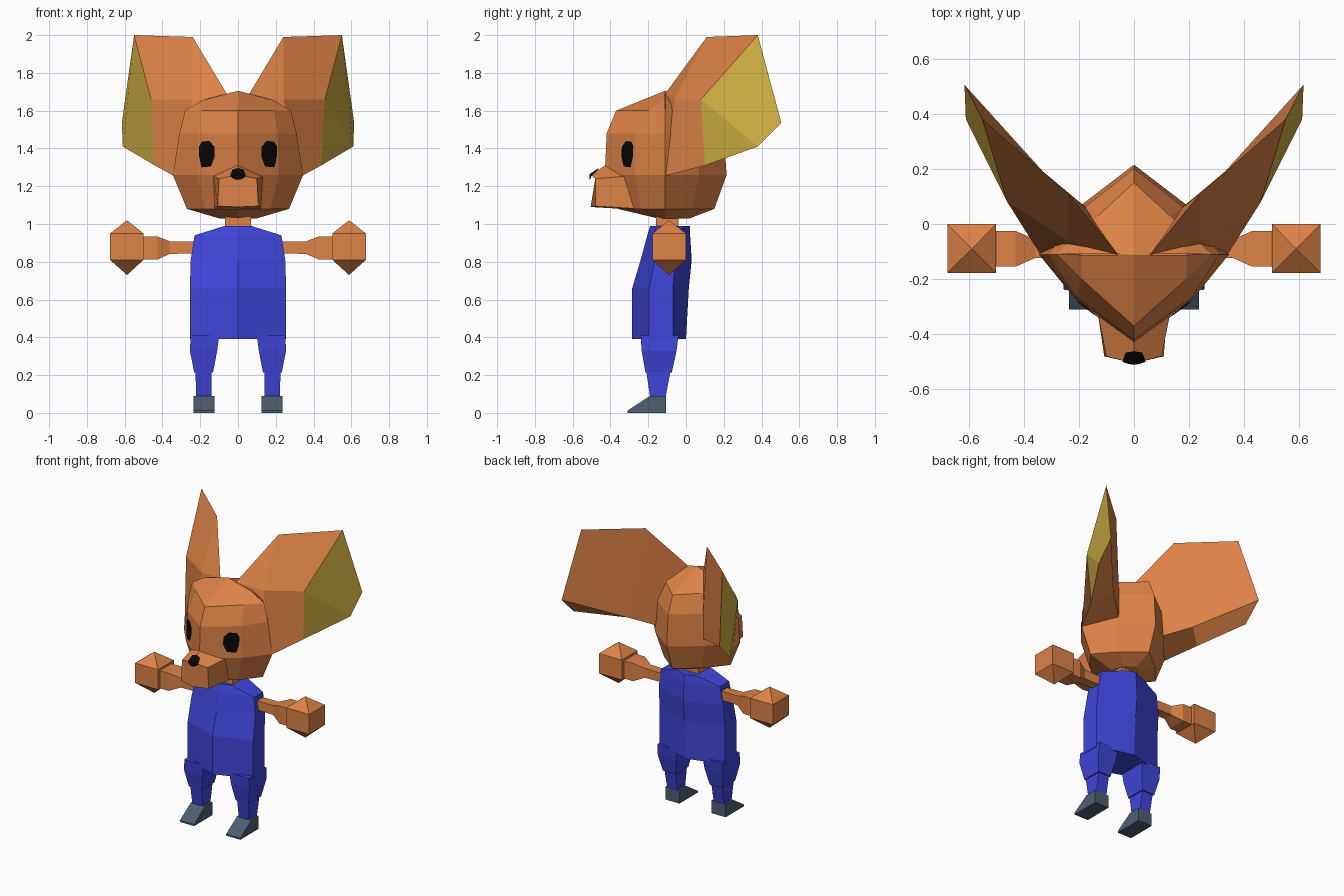
import bpy, bmesh
from mathutils import Vector
from mathutils.bvhtree import BVHTree


def material(name, r, g, b):
    m = bpy.data.materials.new(name)
    m.diffuse_color = (r, g, b, 1)
    return m


FUR = material("orange fur", 0.73, 0.225, 0.062)
BLUE = material("blue cloth", 0.05, 0.06, 0.70)
YELLOW = material("yellow inner ear", 0.65, 0.44, 0.056)
SLATE = material("slate shoe", 0.075, 0.112, 0.165)
BLACK = material("black", 0.002, 0.002, 0.002)


def build(name, verts, faces, mats, mirror=False, special=()):
    """Mesh object; faces listed in special use the second material."""
    me = bpy.data.meshes.new(name)
    me.from_pydata(verts, [], faces)
    for m in mats:
        me.materials.append(m)
    for i in special:
        me.polygons[i].material_index = 1
    bm = bmesh.new()
    bm.from_mesh(me)
    bmesh.ops.recalc_face_normals(bm, faces=bm.faces)
    bm.to_mesh(me)
    bm.free()
    ob = bpy.data.objects.new(name, me)
    bpy.context.collection.objects.link(ob)
    if mirror:
        ob.modifiers.new("Mirror", 'MIRROR').merge_threshold = 0.0005
    return ob


def loft(name, rings, mat, mirror=False):
    """Skin equal-length closed rings and cap both ends."""
    n = len(rings[0])
    verts = [p for r in rings for p in r]
    faces = [(k * n + i, k * n + (i + 1) % n, (k + 1) * n + (i + 1) % n, (k + 1) * n + i)
             for k in range(len(rings) - 1) for i in range(n)]
    faces += [tuple(range(n)), tuple(range(len(verts) - n, len(verts)))]
    return build(name, verts, faces, [mat], mirror)


def full(half):
    """Complete a half ring whose first and last points lie on x = 0."""
    return half + [(-x, y, z) for x, y, z in half[-2:0:-1]]


def rect(x0, x1, y0, y1, z):
    return [(x0, y0, z), (x1, y0, z), (x1, y1, z), (x0, y1, z)]


def rect_x(x, y, z, ry, rz):
    return [(x, y - ry, z - rz), (x, y + ry, z - rz), (x, y + ry, z + rz), (x, y - ry, z + rz)]


# Head: stacked eight-sided rings (z, front, cheek x, cheek y, side x, rear x, rear y, back)
head_rows = [
    (1.03, -0.15, 0.06, -0.13, 0.10, 0.06, -0.02, 0.02),
    (1.08, -0.36, 0.17, -0.24, 0.27, 0.15, 0.03, 0.15),
    (1.26, -0.43, 0.215, -0.27, 0.345, 0.19, 0.07, 0.215),
    (1.48, -0.42, 0.21, -0.265, 0.31, 0.18, 0.06, 0.20),
    (1.60, -0.37, 0.19, -0.20, 0.28, 0.13, 0.03, 0.15)]
head_rings = [full([(0, f, z), (cx, cy, z), (sx, -0.11, z), (rx, ry, z), (0, b, z)])
              for z, f, cx, cy, sx, rx, ry, b in head_rows]
# Crown closes onto a cross ridge
head_rings.append(full([(0, -0.112, 1.705), (0.19, -0.112, 1.655), (0.279, -0.11, 1.602),
                        (0.19, -0.108, 1.655), (0, -0.108, 1.705)]))
head = loft("head", head_rings, FUR)

# Muzzle
loft("muzzle", [
    full([(0, -0.505, 1.26), (0.10, -0.48, 1.24), (0.108, -0.48, 1.095), (0, -0.505, 1.09)]),
    full([(0, -0.42, 1.315), (0.13, -0.33, 1.252), (0.125, -0.25, 1.08), (0, -0.25, 1.075)])], FUR)

# Nose: thin plates folded over the muzzle tip
build("nose", [(0, -0.511, 1.264), (0.042, -0.50, 1.254), (0.03, -0.466, 1.288),
               (0, -0.462, 1.296), (0.022, -0.507, 1.238), (0, -0.511, 1.234)],
      [(0, 1, 2, 3), (0, 5, 4, 1)], [BLACK], True)

# Eyes: plates projected onto the face
bm = bmesh.new()
bm.from_mesh(head.data)
face_tree = BVHTree.FromBMesh(bm)
bm.free()
eye = []
for x, z in [(0.19, 1.435), (0.15, 1.44), (0.122, 1.41), (0.12, 1.36),
             (0.14, 1.305), (0.19, 1.30), (0.203, 1.36), (0.203, 1.41)]:
    hit, normal, _, _ = face_tree.ray_cast(Vector((x, -2, z)), Vector((0, 1, 0)))
    eye.append(hit + Vector((0.003, -0.006, 0)))
build("eyes", eye, [tuple(range(8))], [BLACK], True)

# Ears: scooped wedges with a coloured inner panel
ear = [(0.55, 0.38, 2.0), (0.24, 0.11, 1.99), (0.615, 0.505, 1.535), (0.61, 0.38, 1.41),
       (0.44, 0.10, 1.31), (0.46, 0.08, 1.66), (0.06, -0.11, 1.69), (0.34, -0.11, 1.255),
       (0.24, -0.06, 1.66), (0.33, 0.19, 1.37), (0.15, 0.04, 1.29)]
ear_faces = [(0, 5, 3, 2), (5, 4, 3),                            # inner panel
             (0, 1, 8, 5), (5, 8, 7, 4), (1, 6, 8), (6, 7, 8),   # front
             (0, 2, 9, 1), (1, 9, 10, 6),                        # back
             (2, 3, 4, 9), (9, 4, 7, 10), (6, 10, 7)]            # underside and root
build("ears", ear, ear_faces, [FUR, YELLOW], True, special=(0, 1))

# Neck
loft("neck", [rect(-0.07, 0.07, -0.16, -0.04, z) for z in (0.96, 1.06)], FUR)

# Torso rows: z, front y, side x, side front y, side back y, back y
torso_rows = [
    (0.39, -0.285, 0.255, -0.195, -0.07, 0.0),
    (0.66, -0.285, 0.255, -0.195, -0.07, 0.015),
    (0.81, -0.24, 0.25, -0.165, -0.055, 0.03),
    (0.94, -0.205, 0.23, -0.15, -0.05, 0.022),
    (0.99, -0.19, 0.07, -0.17, -0.01, 0.02)]
loft("torso", [full([(0, f, z), (w, a, z), (w, b, z), (0, k, z)])
               for z, f, w, a, b, k in torso_rows], BLUE)

# Legs
loft("upper_legs", [rect(0.10, 0.25, -0.24, -0.04, 0.41),
                    rect(0.11, 0.255, -0.235, -0.05, 0.33),
                    rect(0.132, 0.232, -0.215, -0.075, 0.215)], BLUE, True)
loft("lower_legs", [rect(0.14, 0.225, -0.212, -0.08, 0.23),
                    rect(0.14, 0.222, -0.19, -0.108, 0.085)], BLUE, True)

# Shoes: wedges sloping to the toe
loft("shoes", [[(x, -0.31, 0), (x, -0.105, 0), (x, -0.105, 0.09), (x, -0.19, 0.09), (x, -0.31, 0.012)]
               for x in (0.125, 0.235)], SLATE, True)

# Arms with flared wrists
loft("arms", [rect_x(0.20, -0.09, 0.875, 0.032, 0.031),
              rect_x(0.36, -0.09, 0.875, 0.034, 0.033),
              rect_x(0.43, -0.09, 0.873, 0.065, 0.062),
              rect_x(0.51, -0.09, 0.873, 0.065, 0.062)], FUR, True)

# Hands: boxes with pyramid ends above and below
hand = rect(0.5, 0.677, -0.177, 0, 0.81) + rect(0.5, 0.677, -0.177, 0, 0.95)
hand += [(0.588, -0.09, 0.73), (0.588, -0.09, 1.02)]
hand_faces = []
for i in range(4):
    j = (i + 1) % 4
    hand_faces += [(i, j, j + 4, i + 4), (i, j, 8), (i + 4, j + 4, 9)]
build("hands", hand, hand_faces, [FUR], True)
